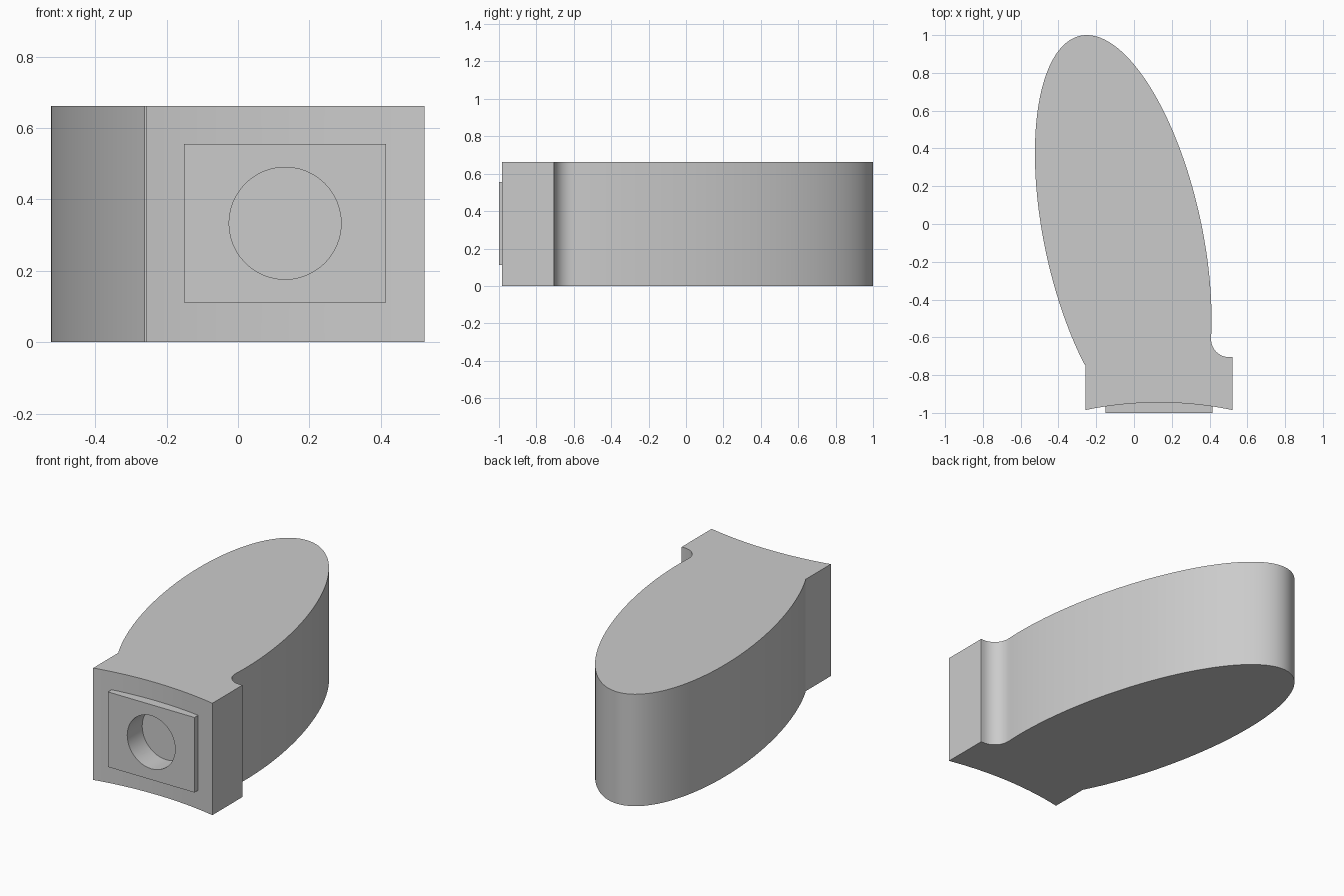
import bpy
import math
from mathutils import Matrix

cube = bpy.data.objects.get("Cube")
if cube:
    bpy.data.objects.remove(cube, do_unlink=True)

HEIGHT = 0.662
MID_X, MID_Z = 0.132, 0.333

grey = bpy.data.materials.new("plain grey")
grey.use_nodes = True
colour = (0.6, 0.6, 0.6, 1)
grey.diffuse_color = colour
grey.node_tree.nodes["Principled BSDF"].inputs["Base Color"].default_value = colour


def arc(cx, cy, r, start, end, steps):
    angles = [math.radians(start + (end - start) * i / steps) for i in range(steps + 1)]
    return [(cx + r * math.cos(a), cy + r * math.sin(a)) for a in angles]


def prism(name, outline, low, high):
    """Extrude a counter-clockwise outline from low to high along z."""
    n = len(outline)
    verts = [(x, y, z) for z in (low, high) for x, y in outline]
    faces = [tuple(reversed(range(n))), tuple(range(n, 2 * n))]
    faces += [(i, (i + 1) % n, n + (i + 1) % n, n + i) for i in range(n)]
    mesh = bpy.data.meshes.new(name)
    mesh.from_pydata(verts, [], faces)
    mesh.materials.append(grey)
    obj = bpy.data.objects.new(name, mesh)
    bpy.context.collection.objects.link(obj)
    return obj


def select(obj):
    bpy.ops.object.select_all(action='DESELECT')
    obj.select_set(True)
    bpy.context.view_layer.objects.active = obj


# Slanted ellipse of the handle, from the fillet round the back to the left base
def ellipse_point(t):
    dy = 1.065 * math.sin(t)
    return (-0.057 - 0.181 * dy + 0.426 * math.cos(t), -0.065 + dy)


start, end, steps = math.asin(-0.52 / 1.065), math.pi + math.asin(0.68 / 1.065), 120
outline = [ellipse_point(start + (end - start) * i / steps) for i in range(steps + 1)]

# Base block with a shallow hollow front, then the small fillet
half, radius = 0.39, 1.92
spread = math.degrees(math.asin(half / radius))
outline.append((MID_X - half, -0.745))
outline += arc(MID_X, -0.945 - radius, radius, 90 + spread, 90 - spread, 24)
outline.append((MID_X + half, -0.705))
outline += arc(0.503, -0.61, 0.095, 270, 180, 12)
body = prism("body", outline, 0, HEIGHT)

# Raised plate on the hollow front
left, right = MID_X - 0.283, MID_X + 0.283
plate = prism("front_plate", [(left, -1), (right, -1), (right, -0.93), (left, -0.93)],
              MID_Z - 0.222, MID_Z + 0.222)

# Round blind hole through the plate into the body
cutter = prism("hole_cutter", arc(0, 0, 0.157, 0, 352.5, 47), -0.2, 0.14)
cutter.data.transform(Matrix.Translation((MID_X, -1, MID_Z)) @ Matrix.Rotation(-math.pi / 2, 4, 'X'))
cutter.hide_render = True

for part in (body, plate):
    select(part)
    cut = part.modifiers.new("hole", 'BOOLEAN')
    cut.operation = 'DIFFERENCE'
    cut.solver = 'EXACT'
    cut.object = cutter
    bpy.ops.object.modifier_apply(modifier=cut.name)
    bpy.ops.object.shade_smooth_by_angle(angle=math.radians(30))
bpy.data.objects.remove(cutter, do_unlink=True)
